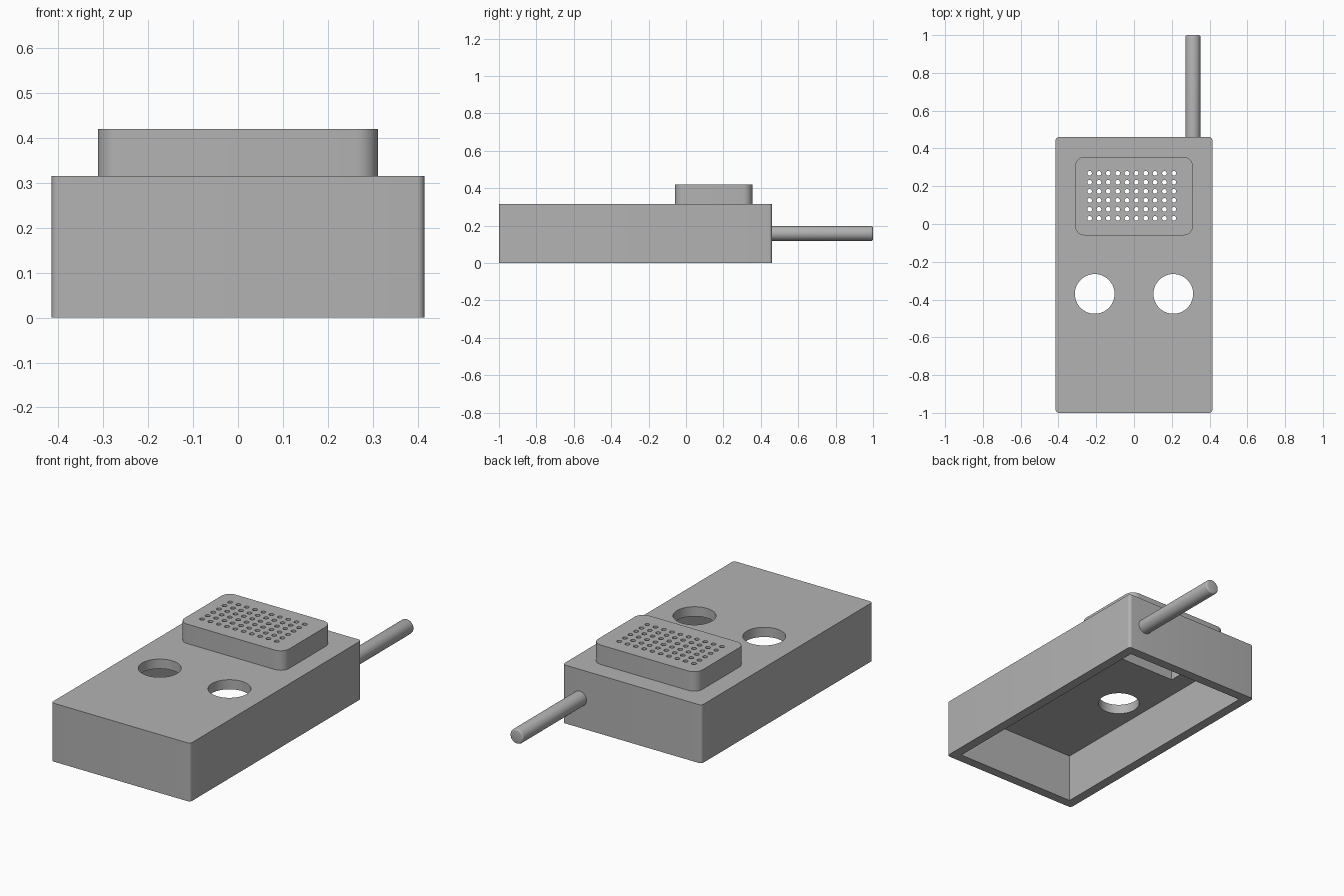
import bpy, bmesh
from math import radians
from mathutils import Matrix, Vector

cube = bpy.data.objects.get("Cube")
if cube:
    bpy.data.objects.remove(cube, do_unlink=True)

grey = bpy.data.materials.new("plain grey")
grey.use_nodes = True
colour = (0.45, 0.45, 0.45, 1)
grey.diffuse_color = colour
grey.node_tree.nodes["Principled BSDF"].inputs["Base Color"].default_value = colour


def make_object(name, bm):
    mesh = bpy.data.meshes.new(name)
    bm.normal_update()
    bm.to_mesh(mesh)
    bm.free()
    mesh.materials.append(grey)
    obj = bpy.data.objects.new(name, mesh)
    bpy.context.collection.objects.link(obj)
    return obj


def box(name, low, high, radius=0):
    """Box between two corners, with its upright edges rounded."""
    low, high = Vector(low), Vector(high)
    bm = bmesh.new()
    bmesh.ops.create_cube(bm, size=1, matrix=Matrix.Translation((low + high) / 2)
                          @ Matrix.Diagonal((*(high - low), 1)))
    if radius:
        upright = [e for e in bm.edges
                   if abs(e.verts[0].co.z - e.verts[1].co.z) > 0.01]
        bmesh.ops.bevel(bm, geom=upright, offset=radius, segments=8,
                        profile=0.5, affect='EDGES')
    return make_object(name, bm)


def upright_cylinders(name, centres, radius, sides):
    """Tall cylinders in one mesh, for drilling holes."""
    bm = bmesh.new()
    for x, y in centres:
        bmesh.ops.create_cone(bm, cap_ends=True, segments=sides, radius1=radius,
                              radius2=radius, depth=1,
                              matrix=Matrix.Translation((x, y, 0.3)))
    return make_object(name, bm)


def activate(obj):
    bpy.ops.object.select_all(action='DESELECT')
    obj.select_set(True)
    bpy.context.view_layer.objects.active = obj


def cut(obj, cutter):
    cutter.hide_render = True
    mod = obj.modifiers.new("cut", 'BOOLEAN')
    mod.operation = 'DIFFERENCE'
    mod.solver = 'EXACT'
    mod.object = cutter
    activate(obj)
    bpy.ops.object.modifier_apply(modifier=mod.name)


# Main parts
wall = 0.052
case = box("case", (-0.415, -1, 0), (0.415, 0.46, 0.315), 0.016)
speaker = box("speaker_housing", (-0.312, -0.06, 0.315), (0.312, 0.355, 0.42), 0.05)

# Hollow inside of the case and the speaker housing
cavity = box("case_cavity", (-0.415 + wall, -1 + wall, -0.1),
             (0.415 - wall, 0.46 - wall, 0.315 - wall))
recess = box("speaker_cavity", (-0.312 + wall, -0.06 + wall, 0.2),
             (0.312 - wall, 0.355 - wall, 0.42 - wall))
# Two round control openings and the speaker grille
openings = upright_cylinders("round_openings", [(-0.208, -0.37), (0.208, -0.37)], 0.105, 64)
grille = upright_cylinders("grille_holes",
                           [(-0.235 + 0.0495 * i, 0.03 + 0.0477 * j)
                            for i in range(10) for j in range(6)], 0.0125, 20)

for cutter in (cavity, recess, openings):
    cut(case, cutter)
for cutter in (recess, grille):
    cut(speaker, cutter)
for cutter in (cavity, recess, openings, grille):
    bpy.data.objects.remove(cutter, do_unlink=True)

# Antenna rod with a softened tip
bm = bmesh.new()
bmesh.ops.create_cone(bm, cap_ends=True, segments=40, radius1=0.04, radius2=0.04,
                      depth=0.55, matrix=Matrix.Translation((0.312, 0.725, 0.158))
                      @ Matrix.Rotation(radians(-90), 4, 'X'))
tip = [e for e in bm.edges if all(v.co.y > 0.99 for v in e.verts)]
bmesh.ops.bevel(bm, geom=tip, offset=0.01, segments=3, profile=0.5, affect='EDGES')
antenna = make_object("antenna", bm)

for obj in (case, speaker, antenna):
    activate(obj)
    bpy.ops.object.shade_smooth_by_angle(angle=radians(31))
